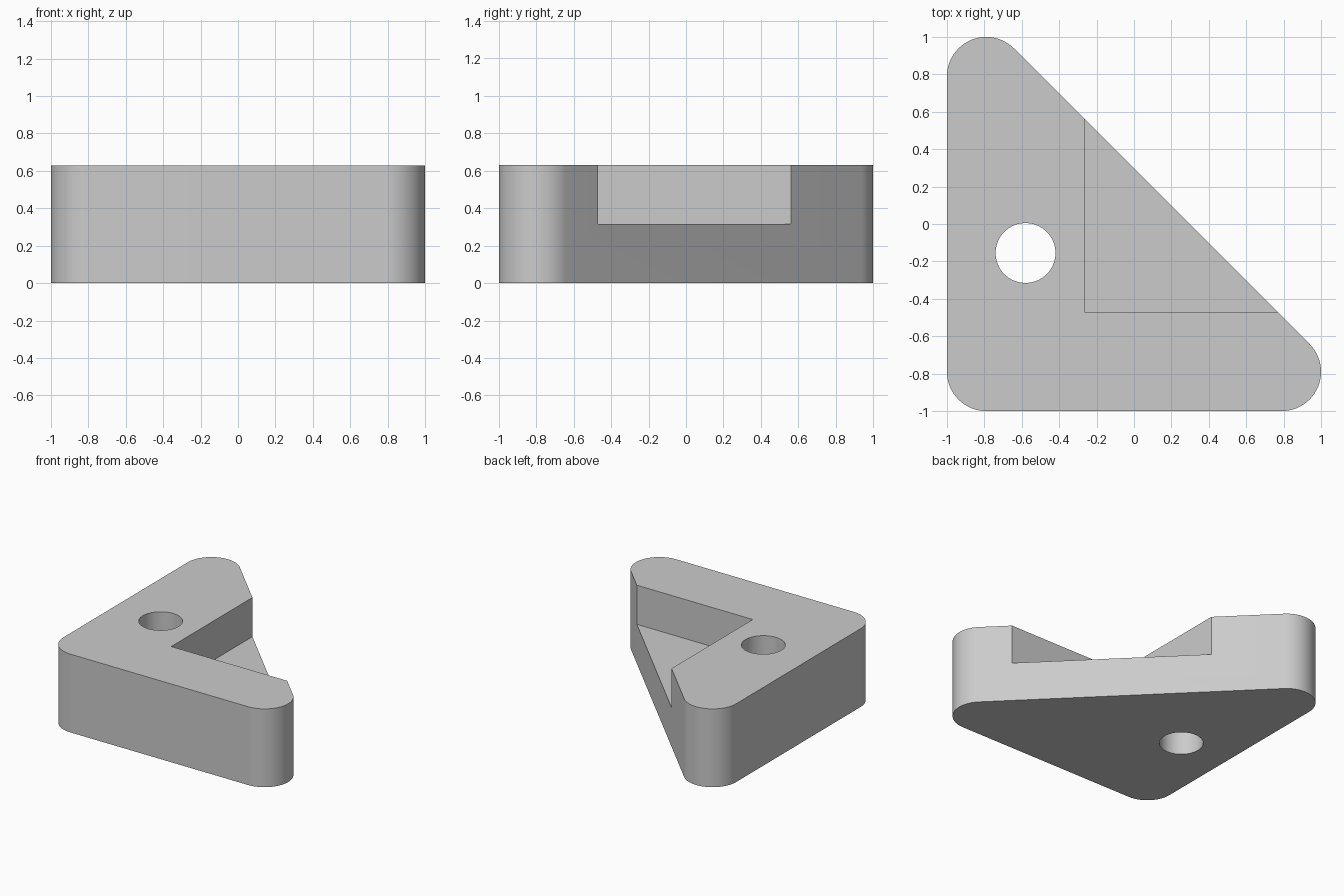
import bpy
import bmesh
import math

HEIGHT = 0.63
FLOOR = 0.315
RADIUS = 0.21
C = 1 - RADIUS

default = bpy.data.objects.get("Cube")
if default:
    bpy.data.objects.remove(default, do_unlink=True)

grey = bpy.data.materials.new("plain grey")
grey.use_nodes = True
COLOUR = (0.6, 0.6, 0.6, 1)
grey.diffuse_color = COLOUR
grey.node_tree.nodes["Principled BSDF"].inputs["Base Color"].default_value = COLOUR


def arc(cx, cy, r, start, end, steps):
    """Points along an arc, angles in degrees."""
    angles = [math.radians(start + (end - start) * i / steps) for i in range(steps + 1)]
    return [(cx + r * math.cos(a), cy + r * math.sin(a)) for a in angles]


def prism(name, outline, z0, z1):
    """Extrude a flat counter-clockwise outline from z0 to z1."""
    bm = bmesh.new()
    base = bm.faces.new([bm.verts.new((x, y, z0)) for x, y in outline])
    top = bmesh.ops.extrude_face_region(bm, geom=[base])["geom"]
    verts = [g for g in top if isinstance(g, bmesh.types.BMVert)]
    bmesh.ops.translate(bm, verts=verts, vec=(0, 0, z1 - z0))
    bmesh.ops.recalc_face_normals(bm, faces=bm.faces)
    mesh = bpy.data.meshes.new(name)
    bm.to_mesh(mesh)
    bm.free()
    mesh.materials.append(grey)
    obj = bpy.data.objects.new(name, mesh)
    bpy.context.collection.objects.link(obj)
    return obj


# Triangular block with three rounded corners
outline = (arc(-C, -C, RADIUS, 180, 270, 24)
           + arc(C, -C, RADIUS, -90, 45, 36)
           + arc(-C, C, RADIUS, 45, 180, 36))
block = prism("corner_block", outline, 0, HEIGHT)

# Square pocket open to the slanted side, and a through hole
pocket = prism("pocket_cutter",
               [(-0.265, -0.47), (1.5, -0.47), (1.5, 1.5), (-0.265, 1.5)], FLOOR, 1)
hole = prism("hole_cutter", arc(-0.58, -0.155, 0.16, 0, 360, 64)[:-1], -0.2, 1)

bpy.context.view_layer.objects.active = block
for cutter in (pocket, hole):
    mod = block.modifiers.new(cutter.name, "BOOLEAN")
    mod.operation = "DIFFERENCE"
    mod.solver = "EXACT"
    mod.object = cutter
    bpy.ops.object.modifier_apply(modifier=mod.name)
    bpy.data.objects.remove(cutter, do_unlink=True)

# Smooth the rounded corners and hole, keep the edges sharp
bpy.ops.object.select_all(action="DESELECT")
block.select_set(True)
bpy.ops.object.shade_smooth_by_angle(angle=math.radians(30))
